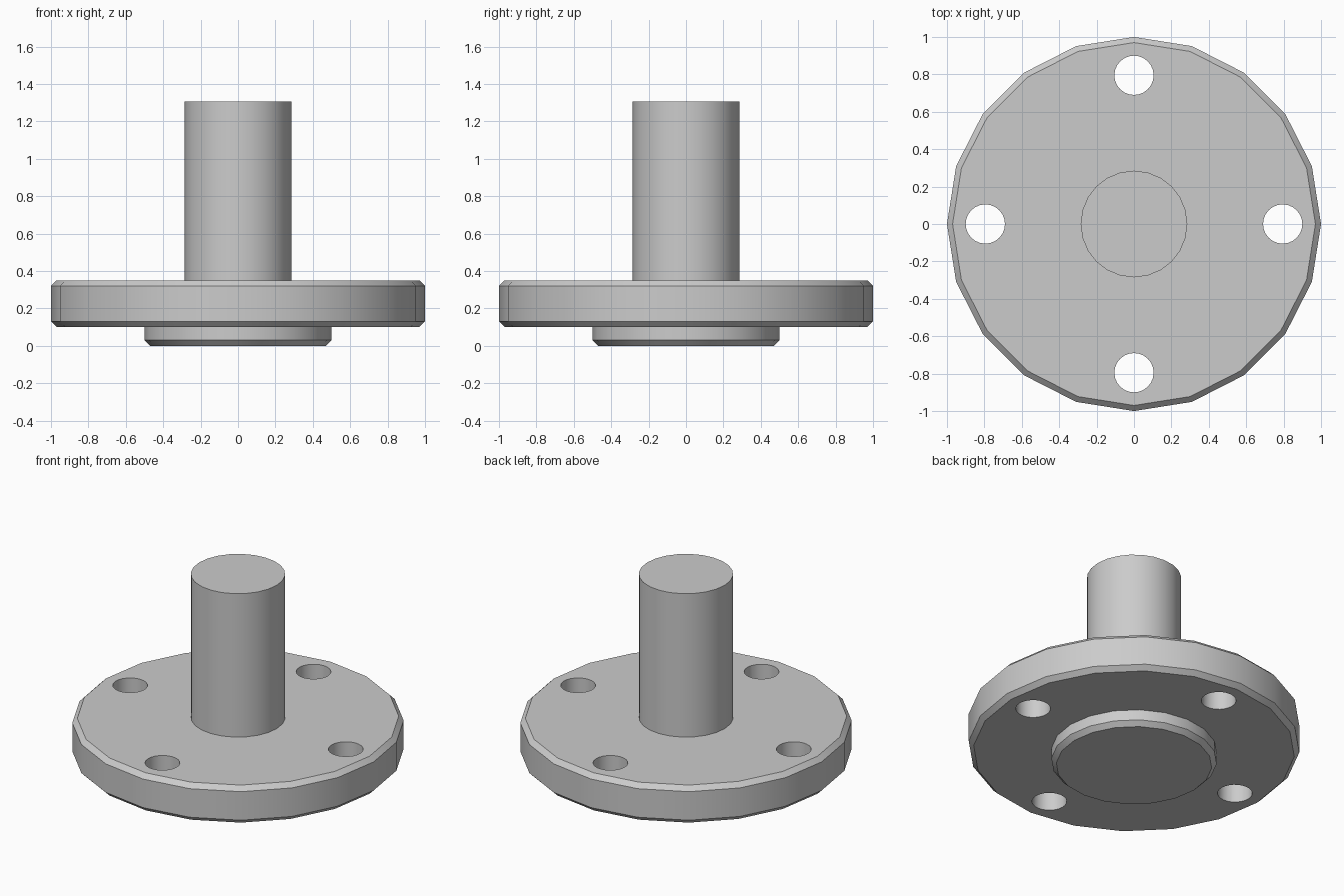
import bpy
import bmesh
from math import cos, sin, pi, radians
from mathutils import Matrix

cube = bpy.data.objects.get("Cube")
if cube:
    bpy.data.objects.remove(cube, do_unlink=True)

# Single plain grey metal
GREY = (0.6, 0.6, 0.6, 1.0)
metal = bpy.data.materials.new("grey metal")
metal.use_nodes = True
metal.diffuse_color = GREY
metal.node_tree.nodes["Principled BSDF"].inputs["Base Color"].default_value = GREY


def lathe(name, profile, sides):
    """Capped solid from (radius, height) pairs listed bottom to top."""
    bm = bmesh.new()
    rings = []
    for r, z in profile:
        angles = [2 * pi * i / sides for i in range(sides)]
        rings.append([bm.verts.new((r * cos(a), r * sin(a), z)) for a in angles])
    for low, high in zip(rings, rings[1:]):
        for i in range(sides):
            j = (i + 1) % sides
            bm.faces.new((low[i], low[j], high[j], high[i]))
    bm.faces.new(rings[0][::-1])
    bm.faces.new(rings[-1])
    mesh = bpy.data.meshes.new(name)
    bm.to_mesh(mesh)
    bm.free()
    mesh.materials.append(metal)
    obj = bpy.data.objects.new(name, mesh)
    bpy.context.collection.objects.link(obj)
    return obj


def select_only(obj):
    bpy.ops.object.select_all(action="DESELECT")
    obj.select_set(True)
    bpy.context.view_layer.objects.active = obj


# Disc with both rims chamfered, locating boss below, shaft above
CHAMFER = 0.03
flange = lathe("flange", [(1 - CHAMFER, 0.10), (1, 0.10 + CHAMFER),
                          (1, 0.35 - CHAMFER), (1 - CHAMFER, 0.35)], 20)
boss = lathe("locating_boss", [(0.5 - CHAMFER, 0), (0.5, CHAMFER), (0.5, 0.10)], 20)
shaft = lathe("shaft", [(0.285, 0.35), (0.285, 1.305)], 24)

# Four bolt holes drilled through the disc
for k in range(4):
    drill = lathe("bolt_hole_cutter", [(0.105, 0), (0.105, 0.5)], 24)
    drill.hide_render = True
    drill.data.transform(Matrix.Rotation(k * pi / 2, 4, "Z") @ Matrix.Translation((0.795, 0, 0)))
    cut = flange.modifiers.new("bolt_hole", "BOOLEAN")
    cut.operation = "DIFFERENCE"
    cut.solver = "EXACT"
    cut.object = drill
    select_only(flange)
    bpy.ops.object.modifier_apply(modifier=cut.name)
    bpy.data.objects.remove(drill, do_unlink=True)

# Smooth round walls, crisp chamfers
for part in (flange, boss, shaft):
    select_only(part)
    bpy.ops.object.shade_smooth_by_angle(angle=radians(30))
